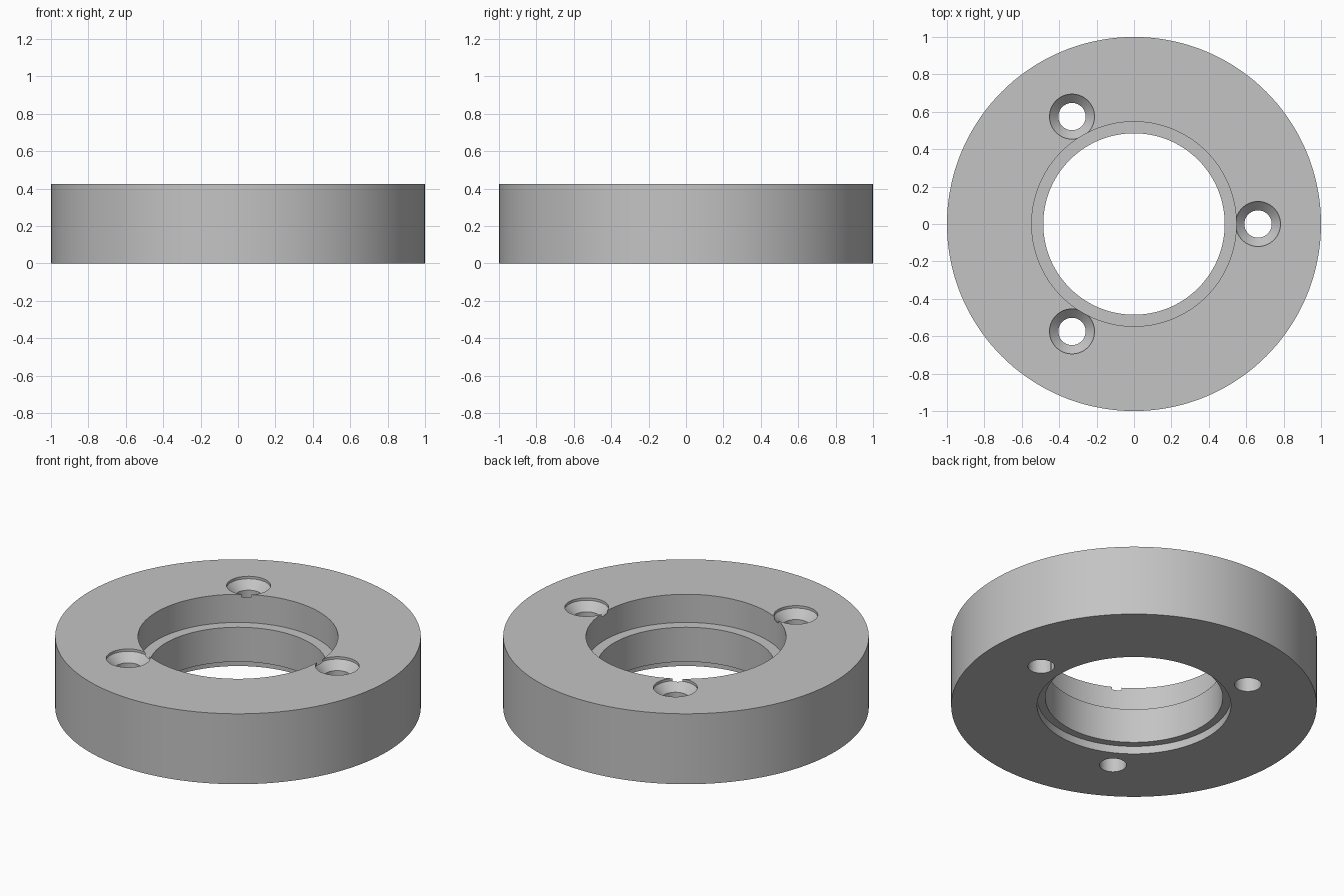
import bpy, bmesh, math
from mathutils import Matrix, Vector

if "Cube" in bpy.data.objects:
    bpy.data.objects.remove(bpy.data.objects["Cube"], do_unlink=True)

HEIGHT = 0.425
HOLE_CIRCLE = 0.663

grey = bpy.data.materials.new("plain_grey")
grey.use_nodes = True
colour = (0.55, 0.55, 0.55, 1)
grey.diffuse_color = colour
grey.node_tree.nodes["Principled BSDF"].inputs["Base Color"].default_value = colour


def lathe(name, profile, segments, location=(0, 0, 0)):
    """Revolve a closed (radius, z) profile about z."""
    bm = bmesh.new()
    rings = []
    for i in range(segments):
        turn = Matrix.Rotation(math.tau * i / segments, 3, "Z")
        rings.append([bm.verts.new(turn @ Vector((r, 0, z))) for r, z in profile])
    n = len(profile)
    for i in range(segments):
        a, b = rings[i], rings[(i + 1) % segments]
        for j in range(n):
            k = (j + 1) % n
            bm.faces.new((a[j], b[j], b[k], a[k]))
    # Profile points on the axis collapse into poles
    bmesh.ops.remove_doubles(bm, verts=bm.verts, dist=1e-5)
    bmesh.ops.dissolve_degenerate(bm, edges=bm.edges, dist=1e-5)
    bmesh.ops.recalc_face_normals(bm, faces=bm.faces)
    mesh = bpy.data.meshes.new(name)
    bm.to_mesh(mesh)
    bm.free()
    mesh.materials.append(grey)
    obj = bpy.data.objects.new(name, mesh)
    obj.location = location
    bpy.context.collection.objects.link(obj)
    return obj


# Flange ring: stepped bore with a deep top recess and a shallow bottom one
ring = lathe("flange_ring", [
    (1, 0), (1, HEIGHT),
    (0.547, HEIGHT), (0.547, 0.255),
    (0.485, 0.255), (0.485, 0.047),
    (0.53, 0.047), (0.53, 0),
], 144)

# Three countersunk screw holes, each with a short straight lip
cutters = []
for i in range(3):
    angle = math.tau * i / 3
    spot = (HOLE_CIRCLE * math.cos(angle), HOLE_CIRCLE * math.sin(angle), 0)
    cutter = lathe("screw_hole_cutter", [
        (0, -0.1), (0.073, -0.1), (0.073, HEIGHT - 0.062),
        (0.12, HEIGHT - 0.015), (0.12, HEIGHT + 0.1), (0, HEIGHT + 0.1),
    ], 64, spot)
    cutter.hide_render = True
    cutters.append(cutter)
    cut = ring.modifiers.new("screw_hole", "BOOLEAN")
    cut.operation = "DIFFERENCE"
    cut.solver = "EXACT"
    cut.object = cutter

# Bake the holes and drop the cutters
bpy.context.view_layer.update()
evaluated = ring.evaluated_get(bpy.context.evaluated_depsgraph_get())
baked = bpy.data.meshes.new_from_object(evaluated)
ring.modifiers.clear()
ring.data = baked
baked.name = "flange_ring"
for cutter in cutters:
    bpy.data.objects.remove(cutter, do_unlink=True)

# Smooth round walls, sharp rims
bpy.ops.object.select_all(action="DESELECT")
ring.select_set(True)
bpy.context.view_layer.objects.active = ring
bpy.ops.object.shade_smooth_by_angle(angle=math.radians(30))
